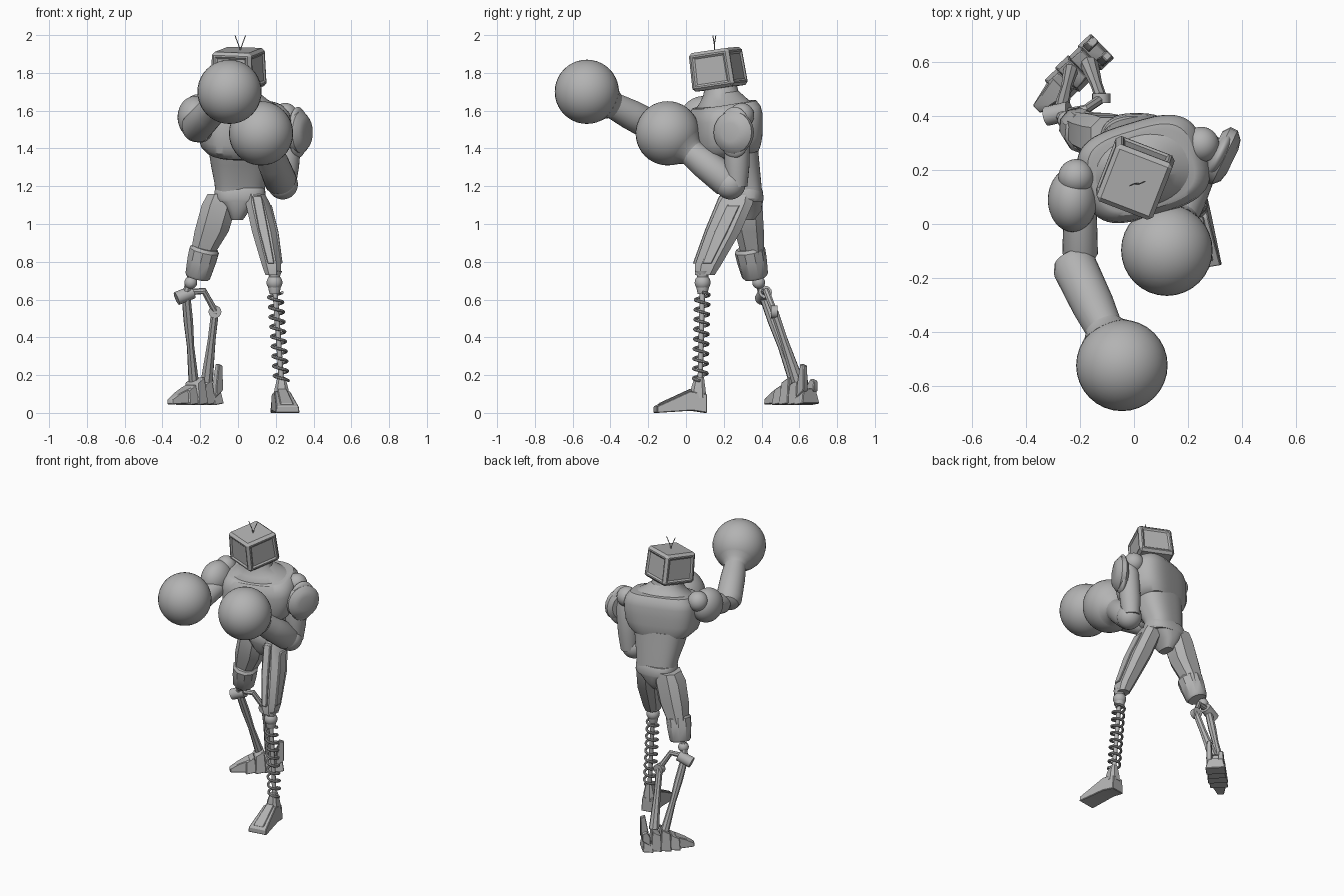
import bpy, bmesh, math
from mathutils import Vector, Matrix, Euler

if "Cube" in bpy.data.objects:
    bpy.data.objects.remove(bpy.data.objects["Cube"], do_unlink=True)

metal = bpy.data.materials.new("grey_metal")
metal.use_nodes = True
grey = (0.45, 0.45, 0.45, 1)
metal.diffuse_color = grey
metal.node_tree.nodes["Principled BSDF"].inputs["Base Color"].default_value = grey
made = []


def link(name, data):
    ob = bpy.data.objects.new(name, data)
    bpy.context.scene.collection.objects.link(ob)
    data.materials.append(metal)
    made.append(ob)
    return ob


def finish(name, bm, bevel=0):
    bmesh.ops.recalc_face_normals(bm, faces=bm.faces)
    me = bpy.data.meshes.new(name)
    bm.to_mesh(me)
    bm.free()
    ob = link(name, me)
    if bevel:
        mod = ob.modifiers.new("Bevel", "BEVEL")
        mod.width, mod.segments = bevel, 1
    return ob


def skin(name, rings, bevel=0):
    """Joins equal rings of points into a closed tube."""
    bm = bmesh.new()
    rows = [[bm.verts.new(p) for p in ring] for ring in rings]
    n = len(rows[0])
    for a, b in zip(rows, rows[1:]):
        for i in range(n):
            j = (i + 1) % n
            bm.faces.new((a[i], a[j], b[j], b[i]))
    bm.faces.new(rows[0])
    bm.faces.new(rows[-1])
    return finish(name, bm, bevel)


def loft(name, sections, n=40, power=2.4, yaw=0, bevel=0, tilt=0):
    """Sections are (x, y, z, half width, half depth)."""
    rings = []
    for x, y, z, hx, hy in sections:
        ring = []
        for i in range(n):
            t = math.tau * (i + 0.5) / n
            c, s = math.cos(t), math.sin(t)
            p = Vector((math.copysign(abs(c) ** (2 / power), c) * hx,
                        math.copysign(abs(s) ** (2 / power), s) * hy, 0))
            p.z = p.y * tilt
            ring.append(Matrix.Rotation(math.radians(yaw), 3, "Z") @ p + Vector((x, y, z)))
        rings.append(ring)
    return skin(name, rings, bevel)


def limb(name, a, b, profile, n=24):
    """Turned shape from a to b; profile is (fraction, radius)."""
    a, b = Vector(a), Vector(b)
    q = (b - a).to_track_quat("Z", "Y")
    rings = [[a.lerp(b, t) + q @ Vector((r * math.cos(math.tau * i / n),
              r * math.sin(math.tau * i / n), 0)) for i in range(n)] for t, r in profile]
    return skin(name, rings)


def ball(name, c, r, rot=(0, 0, 0)):
    bm = bmesh.new()
    size = Vector((r, r, r)) if isinstance(r, float) else Vector(r)
    rot = Euler([math.radians(v) for v in rot])
    bmesh.ops.create_uvsphere(bm, u_segments=32, v_segments=20, radius=1,
                              matrix=Matrix.LocRotScale(Vector(c), rot, size))
    return finish(name, bm)


def prism(name, origin, yaw, outline, bevel=0.004):
    """Side outline of (forward, height, half width) points."""
    a = math.radians(yaw)
    f, s = Vector((math.sin(a), -math.cos(a), 0)), Vector((math.cos(a), math.sin(a), 0))
    sides = [[Vector(origin) + f * d + s * w * k + Vector((0, 0, z)) for d, z, w in outline]
             for k in (-1, 1)]
    return skin(name, sides, bevel)


def wire(name, points, radius):
    cu = bpy.data.curves.new(name, "CURVE")
    cu.dimensions, cu.bevel_depth, cu.bevel_resolution = "3D", radius, 2
    cu.use_fill_caps = True
    sp = cu.splines.new("POLY")
    sp.points.add(len(points) - 1)
    for p, co in zip(sp.points, points):
        p.co = (*co, 1)
    return link(name, cu)


# Head: box with bevelled corners and recessed panels on its four sides
bm = bmesh.new()
bmesh.ops.create_cube(bm, size=1)
for v in bm.verts:
    k = 0.95 if v.co.z > 0 else 1
    v.co = Vector((v.co.x * 0.235 * k, v.co.y * 0.24 * k, v.co.z * 0.205))
bmesh.ops.bevel(bm, geom=bm.edges[:], offset=0.016, segments=1, affect="EDGES")
walls = [f for f in bm.faces if abs(f.normal.z) < 0.4 and f.calc_area() > 0.02]
bmesh.ops.inset_individual(bm, faces=walls, thickness=0.012, depth=0)
bmesh.ops.inset_individual(bm, faces=walls, thickness=0.014, depth=-0.008)
head = finish("head", bm)
head.location = (0.003, 0.168, 1.82)
head.rotation_euler = Euler([math.radians(v) for v in (8, 2, -21)])
for side in (-1, 1):
    wire("antenna", [(0.012, 0.15, 1.92), (0.012 + 0.01 * side, 0.15, 1.95),
                     (0.012 + 0.028 * side, 0.15 + 0.008 * side, 1.998)], 0.0025)

# Torso, twisted towards the guard arm and leaning forward
loft("neck", [(0.03, 0.2, 1.6, 0.19, 0.14), (0.03, 0.2, 1.63, 0.185, 0.137),
              (0.025, 0.195, 1.66, 0.135, 0.115), (0.015, 0.185, 1.695, 0.1, 0.09),
              (0.01, 0.18, 1.76, 0.085, 0.078)], 40, 2.2, 17, tilt=0.12)
loft("chest", [(0.02, 0.225, 1.355, 0.14, 0.115), (0.022, 0.222, 1.365, 0.18, 0.145),
               (0.025, 0.212, 1.395, 0.212, 0.164), (0.03, 0.208, 1.44, 0.23, 0.173),
               (0.034, 0.205, 1.5, 0.237, 0.177), (0.036, 0.204, 1.56, 0.238, 0.177),
               (0.036, 0.202, 1.6, 0.228, 0.17), (0.035, 0.202, 1.632, 0.2, 0.15),
               (0.035, 0.2, 1.636, 0.185, 0.135)], 48, 3.3, 17, tilt=0.16)
loft("waist", [(0.01, 0.31, 1.15, 0.13, 0.09), (0.01, 0.3, 1.21, 0.133, 0.095),
               (0.015, 0.265, 1.31, 0.157, 0.12), (0.02, 0.235, 1.42, 0.178, 0.14)],
     40, 2.6, 10)
loft("belt", [(0.01, 0.308, 1.12, 0.127, 0.1), (0.01, 0.308, 1.135, 0.136, 0.104),
              (0.01, 0.306, 1.175, 0.135, 0.1), (0.01, 0.306, 1.19, 0.128, 0.094)], 40, 2.6)
loft("pelvis", [(-0.005, 0.31, 1.02, 0.03, 0.05), (0, 0.31, 1.07, 0.06, 0.09),
                (0.005, 0.31, 1.13, 0.12, 0.1)], 24, 2.8)

# Gloves
GLOVE = 0.17
right_glove, left_glove = Vector((-0.045, -0.525, 1.7)), Vector((0.122, -0.097, 1.48))
ball("right_glove", right_glove, GLOVE)
ball("left_glove", left_glove, GLOVE)
cuff = [(0, 0.11), (0.25, 0.084), (0.6, 0.064), (1, 0.06)]
forearm = [(0, 0.035), (0.03, 0.062), (0.1, 0.077), (0.45, 0.073), (1, 0.05)]

# Right arm, thrown forward
ball("right_shoulder", (-0.215, 0.175, 1.62), 0.066)
ball("right_shoulder_pad", (-0.228, 0.09, 1.565), (0.092, 0.12, 0.112), (10, 0, 0))
limb("right_upper_arm", (-0.2, 0.12, 1.53), (-0.2, -0.15, 1.49),
     [(0, 0.06), (0.85, 0.066), (1, 0.045)])
elbow = Vector((-0.24, -0.118, 1.488))
limb("right_forearm", elbow, right_glove,
     [(t, r * 1.08) for t, r in forearm])
aim = (elbow - right_glove).normalized()
limb("right_cuff", right_glove + aim * 0.13, right_glove + aim * 0.23, cuff)

# Left arm, held in guard
ball("left_shoulder", (0.25, 0.295, 1.575), 0.066)
limb("left_shoulder_pad", (0.292, 0.268, 1.485), (0.366, 0.232, 1.485),
     [(0, 0.085), (0.25, 0.112), (0.6, 0.112), (0.9, 0.085), (1, 0.05)], 20).scale.z = 1
ball("left_pad_cap", (0.318, 0.257, 1.485), (0.036, 0.095, 0.135), (0, 0, -26))
limb("left_upper_arm", (0.275, 0.27, 1.56), (0.25, 0.27, 1.2),
     [(0, 0.05), (0.2, 0.068), (0.7, 0.066), (1, 0.055)])
elbow = Vector((0.237, 0.25, 1.2))
ball("left_elbow", elbow + Vector((0, -0.015, 0.01)), 0.08)
limb("left_forearm", elbow, left_glove,
     [(t, r * 1.12) for t, r in forearm])
aim = (elbow - left_glove).normalized()
limb("left_cuff", left_glove + aim * 0.13, left_glove + aim * 0.23, cuff)

# Thighs: faceted armour with long plates
loft("left_thigh", [(0.095, 0.28, 1.16, 0.05, 0.08), (0.105, 0.265, 1.11, 0.068, 0.095),
                    (0.14, 0.2, 0.96, 0.07, 0.095), (0.178, 0.115, 0.78, 0.054, 0.073),
                    (0.185, 0.1, 0.73, 0.042, 0.055)], 8, 2.6)
loft("left_thigh_front_plate", [(0.1, 0.19, 1.15, 0.035, 0.02), (0.135, 0.115, 0.97, 0.035, 0.02),
                                (0.175, 0.05, 0.79, 0.025, 0.02)], 4, 2, 0, 0.004)
loft("left_thigh_side_plate", [(0.165, 0.25, 1.1, 0.02, 0.05), (0.2, 0.185, 0.96, 0.02, 0.05),
                               (0.225, 0.11, 0.79, 0.016, 0.035)], 4, 2, 0, 0.004)
loft("right_thigh", [(-0.085, 0.32, 1.16, 0.08, 0.08), (-0.1, 0.32, 1.1, 0.098, 0.09),
                     (-0.14, 0.335, 0.96, 0.096, 0.082), (-0.18, 0.35, 0.86, 0.072, 0.068),
                     (-0.205, 0.37, 0.74, 0.06, 0.055)], 8, 2.6)
limb("right_knee_guard", (-0.215, 0.368, 0.715), (-0.175, 0.335, 0.875),
     [(0, 0.06), (0.08, 0.07), (0.6, 0.08), (0.9, 0.082), (1, 0.07)], 10)

# Left shin: spring around a rod
knee, ankle = Vector((0.193, 0.088, 0.69)), Vector((0.23, 0.075, 0.17))
ball("left_knee", knee, 0.042)
limb("left_knee_socket", knee - Vector((0, 0, 0.06)), knee + Vector((0, 0, 0.06)),
     [(0, 0.026), (0.3, 0.034), (0.8, 0.03), (1, 0.04)])
limb("left_shin_rod", knee, ankle, [(0, 0.014), (1, 0.014)], 12)
turns, steps = 9, 20
top = knee.lerp(ankle, 0.1)
coil = [top.lerp(ankle, i / (turns * steps)) +
        Vector((math.cos(math.tau * i / steps), math.sin(math.tau * i / steps), 0)) * 0.037
        for i in range(turns * steps + 1)]
wire("left_shin_spring", coil, 0.008)

# Left foot
loft("left_ankle", [(0.23, 0.065, 0.08, 0.045, 0.045), (0.23, 0.065, 0.13, 0.038, 0.04),
                    (0.23, 0.07, 0.19, 0.022, 0.026)], 8, 3)
prism("left_foot", (0.225, 0.075, 0), 9, [(-0.03, 0, 0.05), (0.05, 0.012, 0.055), (0.24, 0, 0.065),
      (0.24, 0.035, 0.06), (0.06, 0.115, 0.042), (-0.03, 0.1, 0.042)])
prism("left_foot_plate", (0.225, 0.075, 0), 9, [(0.05, 0.08, 0.025), (0.22, 0.02, 0.035),
      (0.22, 0.05, 0.035), (0.05, 0.128, 0.025)])

# Right shin: two thin linked struts
ball("right_knee", (-0.25, 0.385, 0.69), 0.034)
limb("right_knee_axle", (-0.325, 0.4, 0.605), (-0.24, 0.42, 0.64), [(0, 0.036), (1, 0.036)], 16)
limb("right_knee_link", (-0.25, 0.385, 0.72), (-0.28, 0.41, 0.6), [(0, 0.02), (1, 0.024)], 8)
limb("right_outer_strut", (-0.275, 0.41, 0.62), (-0.235, 0.57, 0.17),
     [(0, 0.024), (0.3, 0.026), (0.6, 0.02), (1, 0.028)], 8)
wire("right_upper_link", [(-0.26, 0.41, 0.64), (-0.18, 0.425, 0.645), (-0.122, 0.465, 0.54)], 0.018)
limb("right_link_joint", (-0.122, 0.45, 0.535), (-0.122, 0.485, 0.535), [(0, 0.034), (1, 0.034)], 16)
limb("right_inner_strut", (-0.122, 0.468, 0.535), (-0.165, 0.59, 0.17),
     [(0, 0.022), (0.4, 0.022), (1, 0.034)], 8)

# Right foot: overlapping segments, pointed toe and raised heel spurs
heel, yaw = Vector((-0.135, 0.645, 0)), -46
for i, (start, height) in enumerate([(-0.025, 0.13), (0.03, 0.18), (0.09, 0.19), (0.15, 0.15)]):
    w = 0.064 - 0.006 * (i % 2)
    prism("right_foot_segment", heel, yaw, [(start, 0.05, w), (start + 0.07, 0.04, w),
          (start + 0.065, height - 0.03, w * 0.75), (start + 0.01, height, w * 0.7)])
prism("right_toe", heel, yaw, [(0.19, 0.05, 0.052), (0.315, 0.045, 0.02),
      (0.315, 0.072, 0.018), (0.26, 0.105, 0.028), (0.19, 0.135, 0.042)])
for offset, height in ((-0.035, 0.18), (0.04, 0.26)):
    side = Vector((math.cos(math.radians(yaw)), math.sin(math.radians(yaw)), 0)) * offset
    prism("right_heel_spur", heel + side, yaw, [(0.03, 0.08, 0.018), (0.025, 0.15, 0.018),
          (0.005, height, 0.014), (-0.025, height - 0.01, 0.014), (-0.025, 0.12, 0.018)])

# Turn wires into meshes and smooth the rounded parts
bpy.ops.object.select_all(action="DESELECT")
for ob in made:
    ob.select_set(True)
bpy.context.view_layer.objects.active = head
bpy.ops.object.convert(target="MESH")
bpy.ops.object.shade_smooth_by_angle(angle=math.radians(32))
